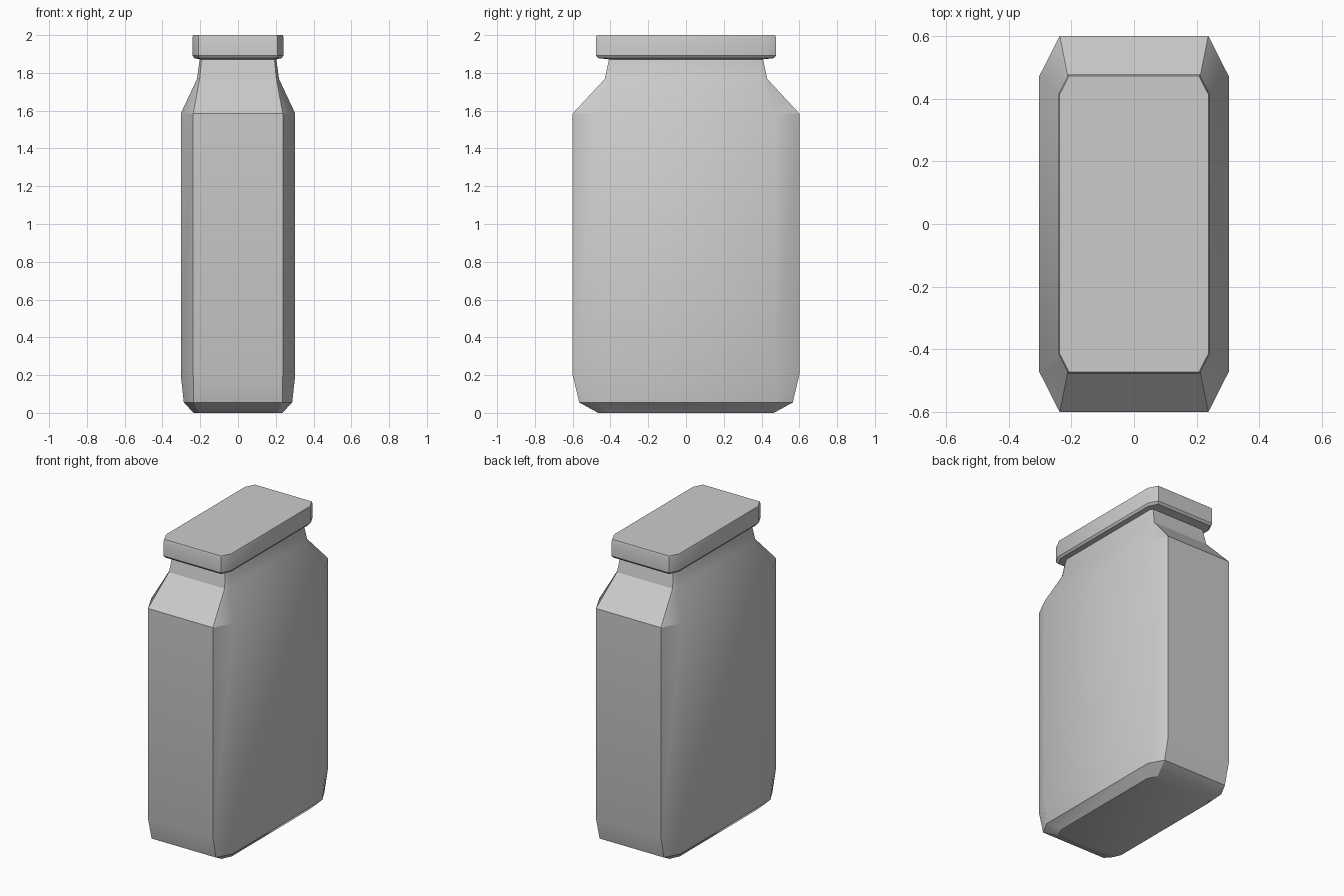
import bpy, bmesh, math

if "Cube" in bpy.data.objects:
    bpy.data.objects.remove(bpy.data.objects["Cube"])


def ring(bm, z, hx, hy, cx, cy):
    """Chamfered rectangle: half sizes hx, hy; corner cuts start at cx, cy."""
    pts = [(cx, -hy), (hx, -cy), (hx, cy), (cx, hy),
           (-cx, hy), (-hx, cy), (-hx, -cy), (-cx, -hy)]
    return [bm.verts.new((x, y, z)) for x, y in pts]


def loft(name, rows, cap_bottom=False, cap_top=False):
    bm = bmesh.new()
    rings = [ring(bm, *r) for r in rows]
    for a, b in zip(rings, rings[1:]):
        for i in range(8):
            j = (i + 1) % 8
            bm.faces.new((a[i], a[j], b[j], b[i]))
    if cap_bottom:
        bm.faces.new(rings[0][::-1])
    if cap_top:
        bm.faces.new(rings[-1])
    mesh = bpy.data.meshes.new(name)
    bm.to_mesh(mesh)
    bm.free()
    obj = bpy.data.objects.new(name, mesh)
    bpy.context.collection.objects.link(obj)
    bpy.ops.object.select_all(action='DESELECT')
    obj.select_set(True)
    bpy.context.view_layer.objects.active = obj
    bpy.ops.object.shade_smooth_by_angle(angle=math.radians(30))
    return obj


# shared ring where the neck meets the lid
neck_top = (1.872, 0.203, 0.408, 0.193, 0.385)

# jar body: base bevel, straight walls, shoulder, neck
loft("jar_body", [
    (0.0, 0.235, 0.465, 0.205, 0.40),
    (0.055, 0.287, 0.565, 0.235, 0.47),
    (0.20, 0.303, 0.60, 0.237, 0.47),
    (1.585, 0.303, 0.60, 0.237, 0.47),
    (1.768, 0.217, 0.43, 0.203, 0.40),
    neck_top,
], cap_bottom=True)

# lid with slightly eased rims
loft("lid", [
    neck_top,
    (1.878, 0.232, 0.466, 0.203, 0.405),
    (1.892, 0.241, 0.477, 0.21, 0.415),
    (1.985, 0.241, 0.477, 0.21, 0.415),
    (2.0, 0.238, 0.472, 0.207, 0.412),
], cap_top=True)
